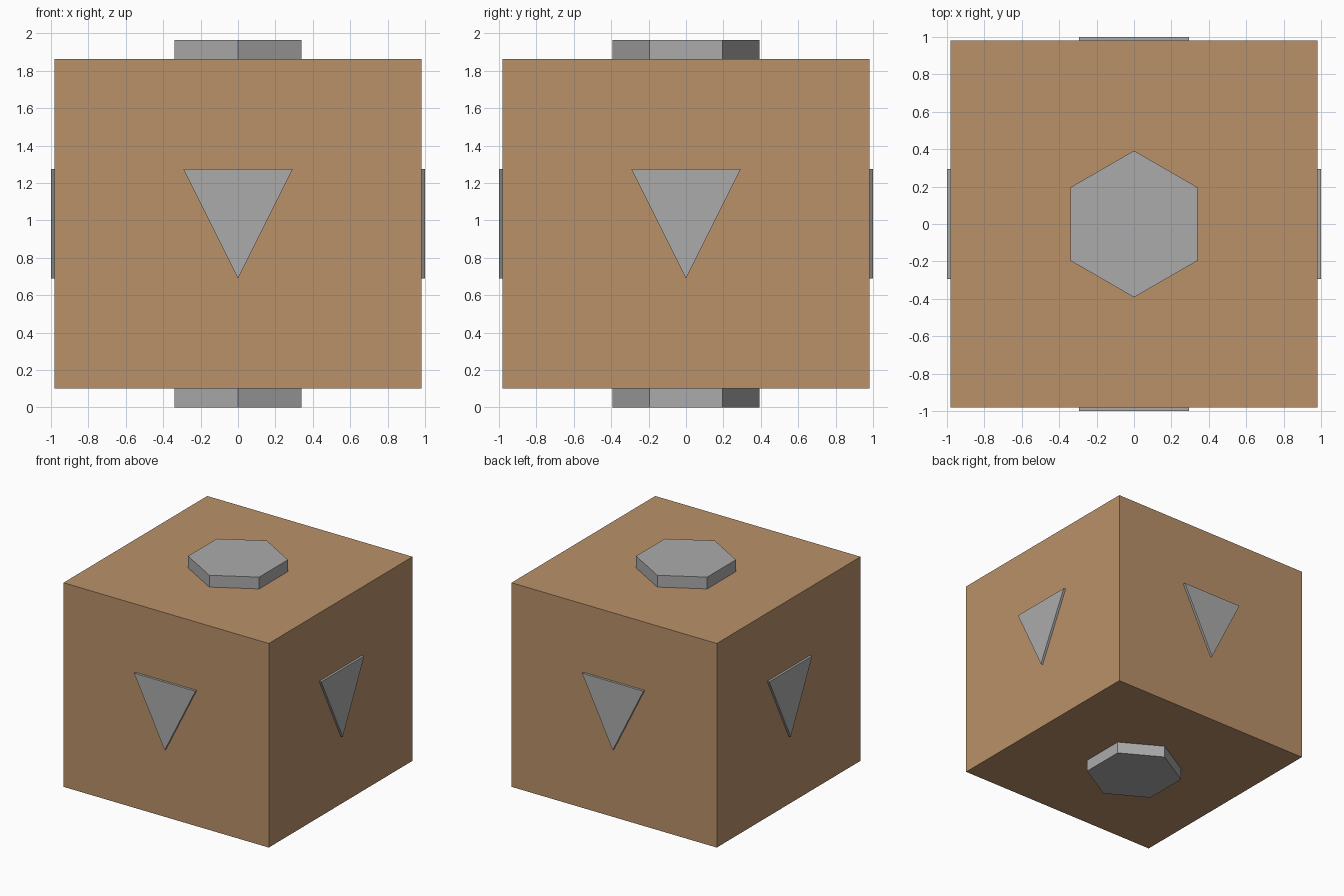
import bpy, bmesh
from math import pi, sin, cos
from mathutils import Matrix

if "Cube" in bpy.data.objects:
    bpy.data.objects.remove(bpy.data.objects["Cube"])


def material(name, colour):
    mat = bpy.data.materials.new(name)
    mat.diffuse_color = (*colour, 1)
    mat.use_nodes = True
    mat.node_tree.nodes["Principled BSDF"].inputs["Base Color"].default_value = mat.diffuse_color
    return mat


def prism(name, profile, depth, matrix, mat):
    """Extrude a counter-clockwise XY profile along +Z, then place it."""
    bm = bmesh.new()
    face = bm.faces.new([bm.verts.new((x, y, 0)) for x, y in profile])
    ext = bmesh.ops.extrude_face_region(bm, geom=[face], use_keep_orig=True)
    top = [v for v in ext["geom"] if isinstance(v, bmesh.types.BMVert)]
    bmesh.ops.translate(bm, verts=top, vec=(0, 0, depth))
    bmesh.ops.transform(bm, matrix=matrix, verts=bm.verts)
    bmesh.ops.recalc_face_normals(bm, faces=bm.faces)
    mesh = bpy.data.meshes.new(name)
    bm.to_mesh(mesh)
    bm.free()
    mesh.materials.append(mat)
    obj = bpy.data.objects.new(name, mesh)
    bpy.context.collection.objects.link(obj)


HALF, BOTTOM, TOP = 0.98, 0.102, 1.863   # box extents
PLATE = 0.102                            # hexagon thickness
brown = material("brown", (0.49, 0.283, 0.144))
grey = material("grey", (0.407, 0.407, 0.407))

# Brown box body
square = [(-HALF, -HALF), (HALF, -HALF), (HALF, HALF), (-HALF, HALF)]
prism("box_body", square, TOP - BOTTOM, Matrix.Translation((0, 0, BOTTOM)), brown)

# Hexagonal plates above and below, corners pointing along y
hexagon = [(0.392 * cos(pi / 2 + i * pi / 3), 0.392 * sin(pi / 2 + i * pi / 3))
           for i in range(6)]
for name, z in (("bottom_hexagon", 0), ("top_hexagon", TOP)):
    prism(name, hexagon, PLATE, Matrix.Translation((0, 0, z)), grey)

# Thin downward-pointing triangles on the four sides
triangle = [(0, 0.688), (0.293, 1.275), (-0.293, 1.275)]
for i, side in enumerate(("front", "right", "back", "left")):
    place = (Matrix.Rotation(i * pi / 2, 4, "Z")
             @ Matrix.Translation((0, -HALF, 0))
             @ Matrix.Rotation(pi / 2, 4, "X"))
    prism(side + "_triangle", triangle, 1.0 - HALF, place, grey)
